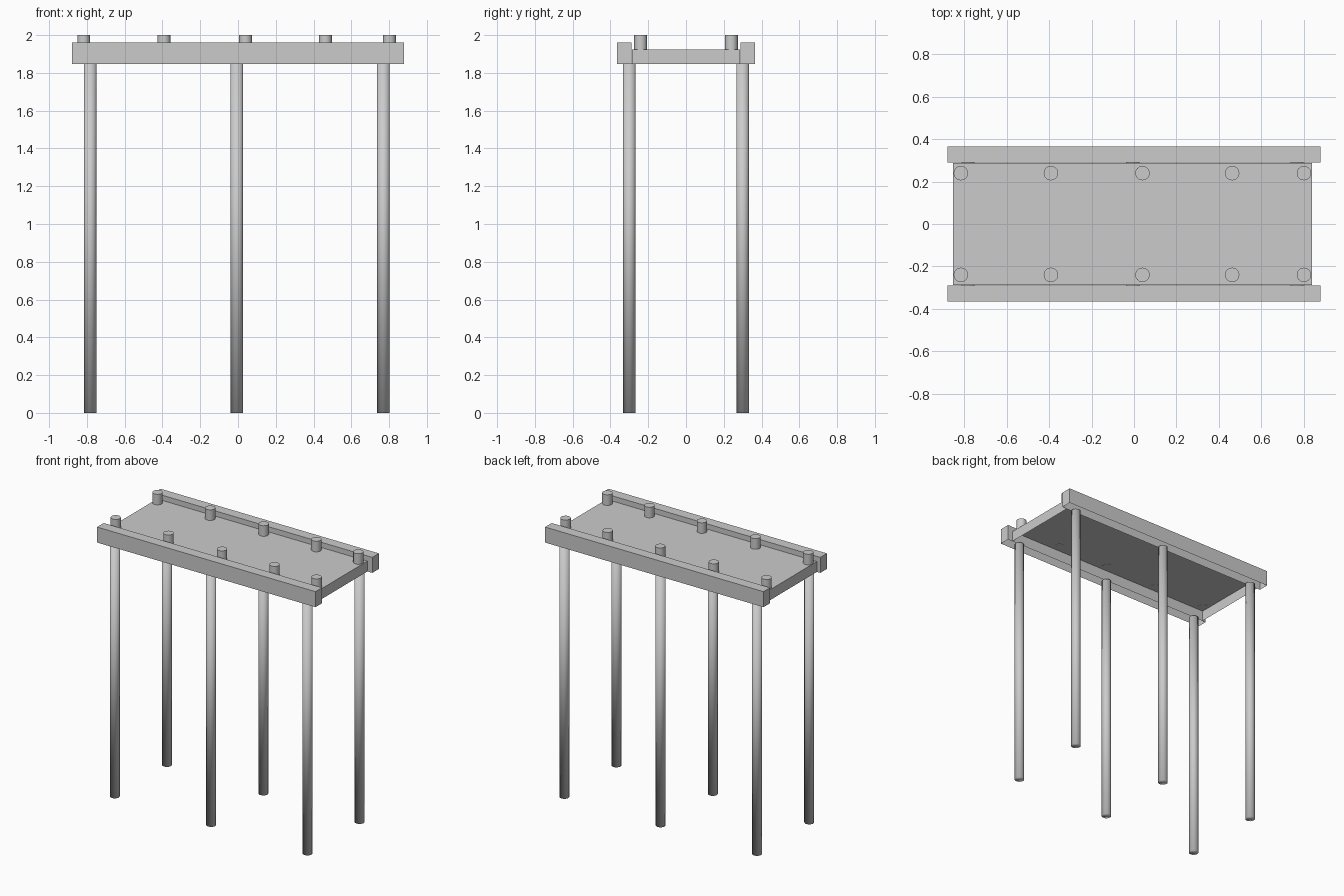
import bpy
import bmesh
from mathutils import Matrix

if "Cube" in bpy.data.objects:
    bpy.data.objects.remove(bpy.data.objects["Cube"])


def finish(bm, name, smooth=False):
    mesh = bpy.data.meshes.new(name)
    for f in bm.faces:
        f.smooth = smooth
    bm.to_mesh(mesh)
    bm.free()
    obj = bpy.data.objects.new(name, mesh)
    bpy.context.collection.objects.link(obj)
    return obj


def open_box(name, lo, hi):
    """Box shell without its underside."""
    bm = bmesh.new()
    size = [b - a for a, b in zip(lo, hi)]
    mid = [(a + b) / 2 for a, b in zip(lo, hi)]
    bmesh.ops.create_cube(bm, size=1, matrix=Matrix.Translation(mid) @ Matrix.Diagonal((*size, 1)))
    bm.normal_update()
    bottom = [f for f in bm.faces if f.normal.z < -0.9]
    bmesh.ops.delete(bm, geom=bottom, context='FACES_ONLY')
    return finish(bm, name)


def post(name, x, y, z0, z1, r):
    """Smooth round post."""
    bm = bmesh.new()
    bmesh.ops.create_cone(bm, cap_ends=True, segments=24, radius1=r, radius2=r, depth=z1 - z0,
                          matrix=Matrix.Translation((x, y, (z0 + z1) / 2)))
    return finish(bm, name, smooth=True)


# Platform deck, hollow below
open_box("deck", (-0.853, -0.287, 1.847), (0.841, 0.287, 1.923))

# Long side rails
open_box("front_rail", (-0.88, -0.365, 1.847), (0.88, -0.289, 1.96))
open_box("back_rail", (-0.88, 0.289, 1.847), (0.88, 0.365, 1.96))

for side, s in (("front", -1), ("back", 1)):
    # Tall legs under the rails
    for i, x in enumerate((-0.783, -0.006, 0.77)):
        post(f"{side}_leg_{i + 1}", x, s * 0.3, 0, 1.85, 0.033)
    # Short pegs on the deck
    for i, x in enumerate((-0.817, -0.392, 0.04, 0.463, 0.802)):
        peg = post(f"{side}_peg_{i + 1}", x, s * 0.24, 1.922, 2.0, 0.034)
        bpy.context.view_layer.objects.active = peg
        bpy.ops.object.select_all(action='DESELECT')
        peg.select_set(True)
        bpy.ops.object.shade_smooth_by_angle()
